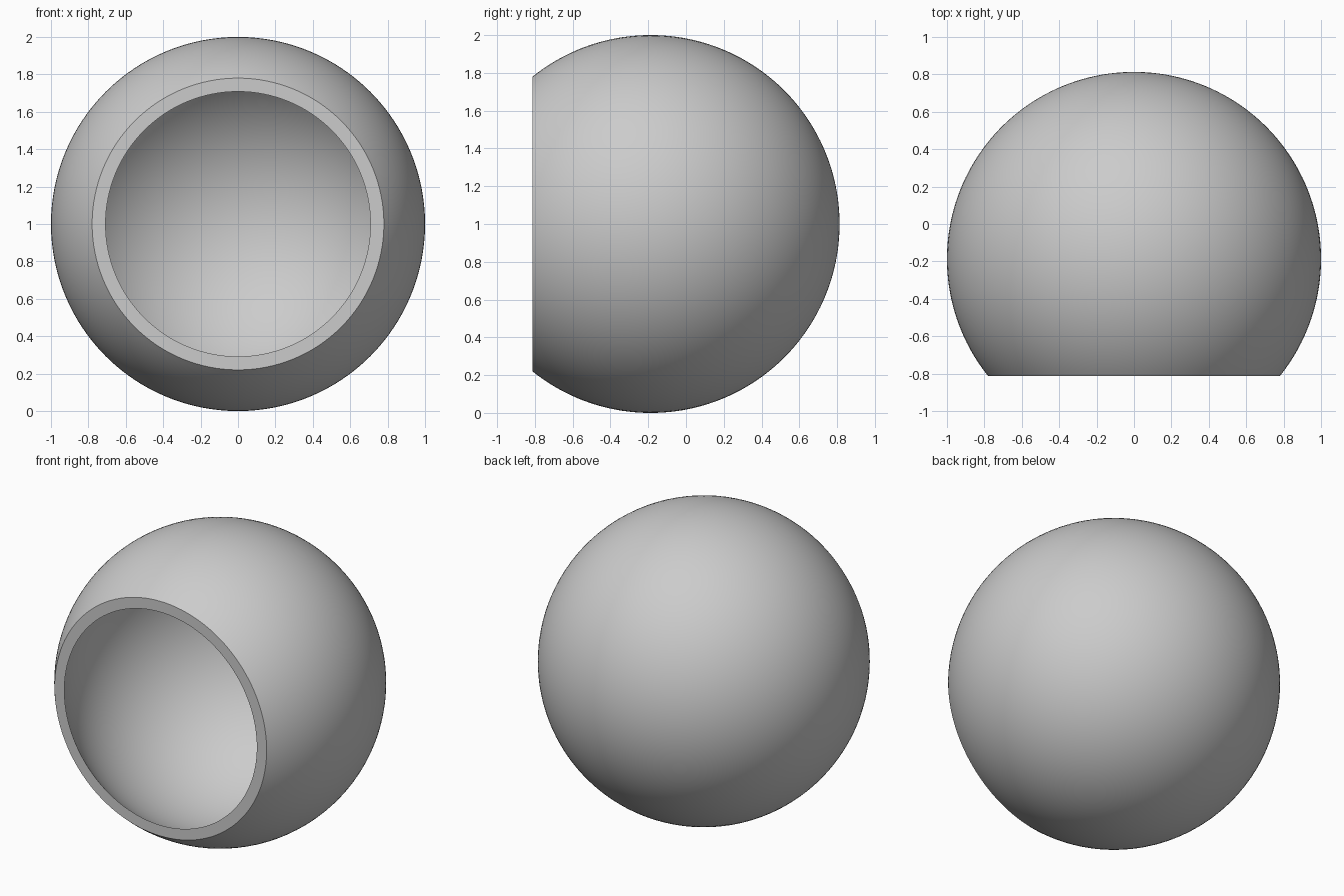
import bpy, bmesh
from math import sin, cos, pi, atan2, radians
from mathutils import Vector

cube = bpy.data.objects.get("Cube")
if cube:
    bpy.data.objects.remove(cube, do_unlink=True)

# Plain grey shell colour
grey = bpy.data.materials.new("plain_grey")
grey.use_nodes = True
colour = (0.6, 0.6, 0.6, 1)
grey.diffuse_color = colour
grey.node_tree.nodes["Principled BSDF"].inputs["Base Color"].default_value = colour

# Hollow ball, cut flat at the front
CENTRE = Vector((0, -0.187, 1))
CUT = 0.626
RINGS, SEGMENTS = 64, 128


def arc(rim_radius):
    """Half profile from the back pole to the rim of the opening."""
    radius = (rim_radius ** 2 + CUT ** 2) ** 0.5
    end = pi - atan2(rim_radius, CUT)
    angles = [end * i / RINGS for i in range(RINGS + 1)]
    return [CENTRE + Vector((radius * sin(a), radius * cos(a), 0)) for a in angles]


profile = arc(0.78) + arc(0.708)[::-1]
bm = bmesh.new()
verts = [bm.verts.new(p) for p in profile]
edges = [bm.edges.new(pair) for pair in zip(verts, verts[1:])]
bmesh.ops.spin(bm, geom=verts + edges, cent=CENTRE, axis=(0, 1, 0),
               angle=2 * pi, steps=SEGMENTS, use_merge=True)
bmesh.ops.remove_doubles(bm, verts=bm.verts, dist=0.0001)
bmesh.ops.recalc_face_normals(bm, faces=bm.faces)

# Make the outside face away from the centre
bm.faces.ensure_lookup_table()
outer = max(bm.faces, key=lambda f: (f.calc_center_median() - CENTRE).length)
if outer.normal.dot(outer.calc_center_median() - CENTRE) < 0:
    bmesh.ops.reverse_faces(bm, faces=bm.faces)
# The inner wall is a separate island in winding only if the rim is open
for f in bm.faces:
    out = f.calc_center_median() - CENTRE
    inner = out.length < 0.96
    if abs(f.normal.y) < 0.999 and inner and f.normal.dot(out) > 0:
        f.normal_flip()

mesh = bpy.data.meshes.new("hollow_shell")
bm.to_mesh(mesh)
bm.free()
shell = bpy.data.objects.new("hollow_shell", mesh)
bpy.context.collection.objects.link(shell)
mesh.materials.append(grey)

# Smooth walls with crisp rim edges
bpy.context.view_layer.objects.active = shell
shell.select_set(True)
bpy.ops.object.shade_smooth_by_angle(angle=radians(30))
